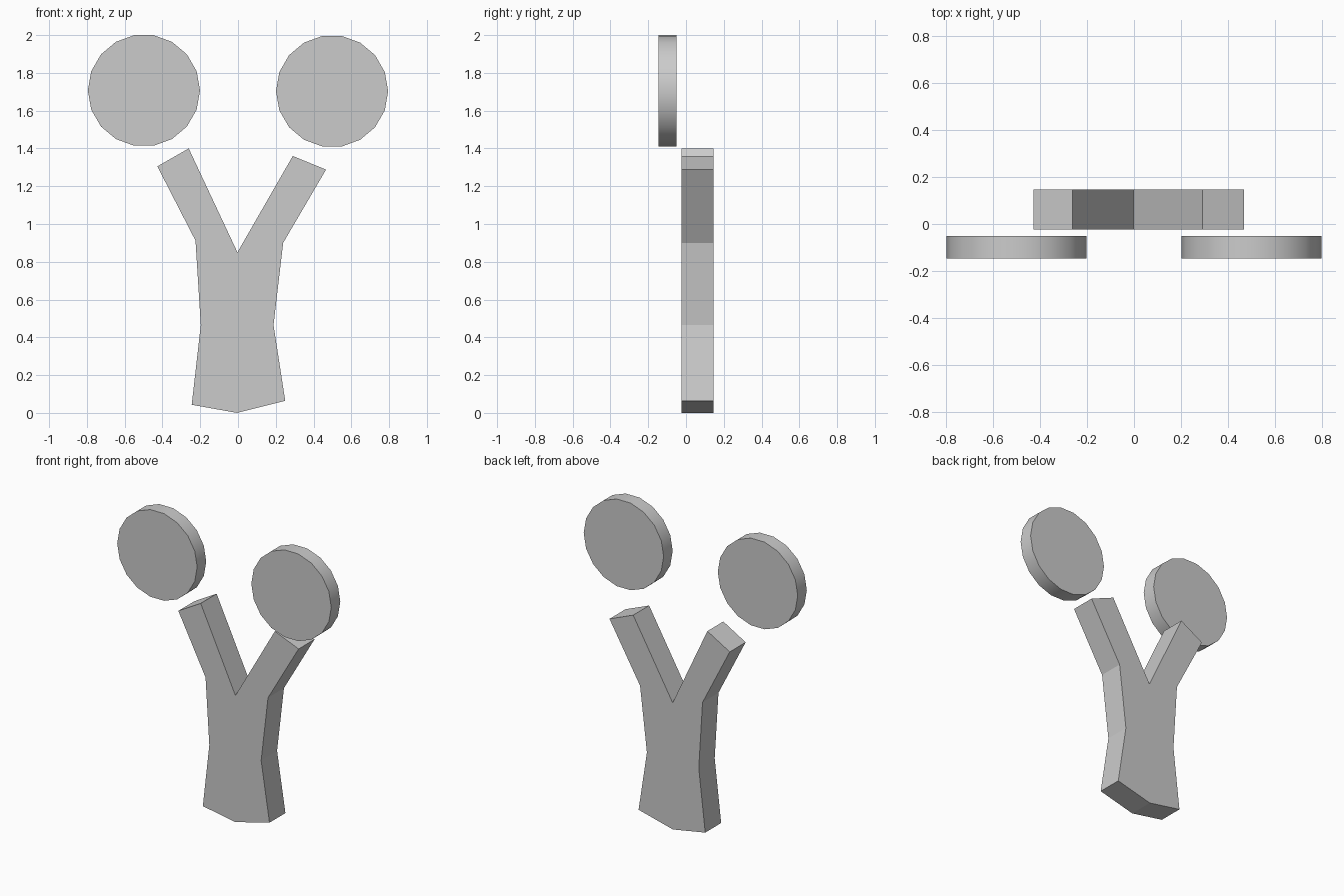
import bpy, bmesh
from math import cos, sin, pi

if "Cube" in bpy.data.objects:
    bpy.data.objects.remove(bpy.data.objects["Cube"])


def extrude_profile(name, points, y_front, y_back):
    """Solid made from an XZ outline, extruded along y."""
    bm = bmesh.new()
    face = bm.faces.new([bm.verts.new((x, y_front, z)) for x, z in points])
    ext = bmesh.ops.extrude_face_region(bm, geom=[face], use_keep_orig=True)
    verts = [g for g in ext["geom"] if isinstance(g, bmesh.types.BMVert)]
    bmesh.ops.translate(bm, verts=verts, vec=(0, y_back - y_front, 0))
    bmesh.ops.recalc_face_normals(bm, faces=bm.faces)
    mesh = bpy.data.meshes.new(name)
    bm.to_mesh(mesh)
    bm.free()
    obj = bpy.data.objects.new(name, mesh)
    bpy.context.collection.objects.link(obj)
    return obj


def circle(cx, cz, r, sides):
    return [(cx + r * cos(2 * pi * i / sides), cz + r * sin(2 * pi * i / sides))
            for i in range(sides)]


# Forked trunk
trunk = [(-0.245, 0.043), (-0.005, 0.0), (0.25, 0.064), (0.188, 0.465),
         (0.239, 0.90), (0.466, 1.288), (0.29, 1.36), (-0.003, 0.85),
         (-0.261, 1.40), (-0.427, 1.305), (-0.225, 0.912), (-0.197, 0.465)]
extrude_profile("forked_trunk", trunk, -0.023, 0.146)

# Round foliage discs, smooth around the rim
for name, cx, cz in (("left_disc", -0.498, 1.707), ("right_disc", 0.498, 1.703)):
    disc = extrude_profile(name, circle(cx, cz, 0.297, 18), -0.146, -0.05)
    bpy.ops.object.select_all(action='DESELECT')
    disc.select_set(True)
    bpy.context.view_layer.objects.active = disc
    bpy.ops.object.shade_smooth_by_angle(angle=pi / 6)
